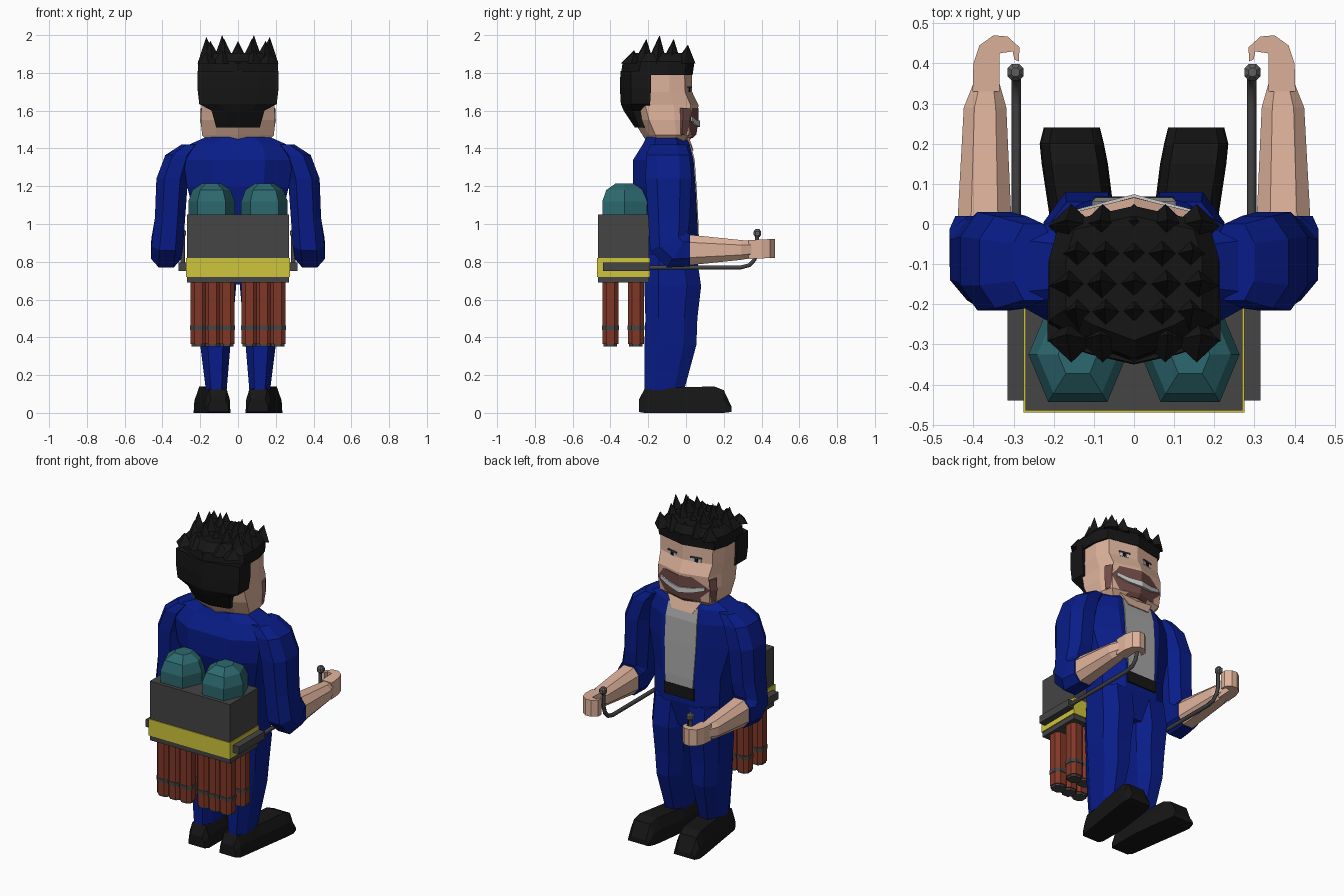
import bpy, bmesh, math
from mathutils import Vector

if "Cube" in bpy.data.objects:
    bpy.data.objects.remove(bpy.data.objects["Cube"])


def mat(name, *rgb):
    m = bpy.data.materials.new(name)
    m.diffuse_color = [(c / 255) ** 2.2 for c in rgb] + [1]
    m.use_nodes = True
    m.node_tree.nodes["Principled BSDF"].inputs["Base Color"].default_value = m.diffuse_color
    return m


BLUE = mat("blue_cloth", 17, 34, 135)
SKIN = mat("skin", 222, 178, 155)
BLACK = mat("black", 28, 28, 28)
STUBBLE = mat("stubble", 112, 76, 72)
SHIRT = mat("light_grey", 165, 165, 165)
WHITE = mat("white", 215, 215, 215)
DARK = mat("dark_metal", 70, 70, 70)
YELLOW = mat("yellow", 205, 196, 62)
TEAL = mat("teal", 48, 104, 110)
RUST = mat("rust_red", 128, 58, 44)

OCT = [(1, .5), (.5, 1), (-.5, 1), (-1, .5), (-1, -.5), (-.5, -1), (.5, -1), (1, -.5)]
SQUARE = [(1, 1), (-1, 1), (-1, -1), (1, -1)]
DIAMOND = [(1, 0), (0, 1), (-1, 0), (0, -1)]
HEX = [(1, 0), (.6, 1), (-.6, 1), (-1, 0), (-.6, -1), (.6, -1)]
HEAD = [(0, 1), (.88, .78), (1, .3), (1, -.5), (.6, -.75), (0, -1),
        (-.6, -.75), (-1, -.5), (-1, .3), (-.88, .78)]


def flat(x0, x1, y0, y1, z):
    """Horizontal section."""
    return x0, x1, (y1, z), (y0, z)


def upright(y, x0, x1, z0, z1):
    """Section across y."""
    return x0, x1, (y, z1), (y, z0)


def centred(z, w, y0, y1):
    return flat(-w, w, y0, y1, z)


def finish(name, bm, m, mirror=False):
    bmesh.ops.remove_doubles(bm, verts=bm.verts, dist=1e-5)
    bmesh.ops.recalc_face_normals(bm, faces=bm.faces)
    me = bpy.data.meshes.new(name)
    bm.to_mesh(me)
    bm.free()
    ob = bpy.data.objects.new(name, me)
    bpy.context.collection.objects.link(ob)
    me.materials.append(m)
    if mirror:
        ob.modifiers.new("Mirror", 'MIRROR')
    return ob


def loft(name, m, *strands, shape=OCT, mirror=False):
    """Skin each strand of sections; a section is x0, x1, front (y, z), back (y, z)."""
    bm = bmesh.new()
    for strand in strands:
        rings = []
        for x0, x1, a, b in strand:
            a, b = Vector(a), Vector(b)
            ring = []
            for u, v in shape:
                p = (a + b) / 2 + (a - b) / 2 * v
                ring.append(bm.verts.new(((x0 + x1) / 2 + (x1 - x0) / 2 * u, p.x, p.y)))
            rings.append(ring)
        n = len(shape)
        for r, s in zip(rings, rings[1:]):
            for i in range(n):
                bm.faces.new((r[i], r[(i + 1) % n], s[(i + 1) % n], s[i]))
        bm.faces.new(rings[0])
        bm.faces.new(rings[-1])
    return finish(name, bm, m, mirror)


def box(name, m, x0, x1, y0, y1, z0, z1, mirror=False):
    return loft(name, m, [flat(x0, x1, y0, y1, z0), flat(x0, x1, y0, y1, z1)],
                shape=SQUARE, mirror=mirror)


# Jacket, shirt, neck and belt
loft("jacket", BLUE, [centred(*r) for r in (
    (1.46, .17, -.21, 0), (1.42, .26, -.23, .02), (1.34, .29, -.28, .04),
    (1.2, .27, -.28, .05), (1.0, .22, -.23, .06), (.84, .22, -.22, .06), (.68, .18, -.21, .03))])
loft("shirt", SHIRT, [centred(*r) for r in (
    (1.42, .10, -.05, .026), (1.34, .105, -.05, .046), (1.2, .105, -.05, .056),
    (1.0, .095, -.05, .066), (.94, .09, -.05, .066))], shape=SQUARE)
loft("neck", SKIN, [centred(1.39, .07, -.1, .04), centred(1.47, .12, -.15, .012)], shape=SQUARE)
box("belt", BLACK, -.1, .1, -.05, .069, .875, .945)

# Legs and shoes
loft("leg", BLUE, [flat(.01, .22, -.21, .055, .84), flat(.01, .225, -.22, .08, .67),
                   flat(.025, .215, -.215, .06, .5), flat(.04, .2, -.22, .055, .36),
                   flat(.06, .17, -.22, -.01, .12)], mirror=True)
loft("shoe", BLACK, [upright(-.25, .05, .16, .005, .07), upright(-.22, .04, .175, 0, .125),
                     upright(-.05, .04, .2, 0, .135), upright(.15, .065, .23, 0, .14),
                     upright(.2, .075, .235, 0, .12), upright(.24, .085, .225, .005, .035)],
     shape=[(1, -1), (.95, .1), (.7, 1), (-.7, 1), (-.95, .1), (-1, -1)], mirror=True)

# Sleeves, forearms and hooked hands
loft("sleeve", BLUE, [flat(.2, .3, -.19, 0, 1.42), flat(.23, .385, -.21, .02, 1.365),
                      flat(.265, .432, -.215, .03, 1.24), flat(.28, .44, -.2, .02, 1.03),
                      (.29, .458, (.01, .95), (-.19, .86)), (.3, .46, (.015, .95), (-.1, .77)),
                      (.3, .445, (.02, .95), (.02, .775))], mirror=True)
loft("forearm", SKIN, [upright(0, .305, .44, .78, .945), upright(.29, .318, .424, .81, .915),
                       upright(.35, .335, .4, .82, .91)], mirror=True)
bm = bmesh.new()
hook = [(.402, .33), (.4, .4), (.385, .445), (.35, .47), (.315, .467), (.285, .44), (.287, .405),
        (.298, .41), (.302, .43), (.335, .425), (.335, .33)]
face = bm.faces.new([bm.verts.new((x, y, .8 + .045 * y)) for x, y in hook])
up = bmesh.ops.extrude_face_region(bm, geom=[face])["geom"]
bmesh.ops.translate(bm, vec=(0, 0, .1), verts=[g for g in up if isinstance(g, bmesh.types.BMVert)])
finish("hand", bm, SKIN, True)

# Head and face
loft("head", SKIN, [centred(*r) for r in (
    (1.425, .15, -.2, 0), (1.47, .19, -.23, .045), (1.55, .197, -.28, .058),
    (1.63, .192, -.31, .066), (1.7, .2, -.31, .032), (1.82, .2, -.31, .03))], shape=HEAD)
loft("stubble", STUBBLE, [centred(*r) for r in (
    (1.455, .165, -.1, .036), (1.475, .188, -.1, .055), (1.55, .2, -.1, .066),
    (1.615, .197, -.1, .067))],
     shape=[(0, 1), (.88, .45), (1, 0), (.8, -.5), (-.8, -.5), (-1, 0), (-.88, .45)])
bm = bmesh.new()
cols = []
for x in (-.15, -.08, 0, .08, .15):
    zc, h = 1.53 + 1.2 * x * x, .017 - .04 * abs(x)
    cols.append([bm.verts.new((x, .074 - .26 * abs(x) + dy, zc + dz))
                 for dy, dz in ((0, -h), (0, h), (-.03, h), (-.03, -h))])
for a, b in zip(cols, cols[1:]):
    for i in range(4):
        bm.faces.new((a[i], a[(i + 1) % 4], b[(i + 1) % 4], b[i]))
bm.faces.new(cols[0])
bm.faces.new(cols[-1])
finish("mouth", bm, WHITE)
for side in (-1, 1):
    for name, m, w, h, d, dz in (("eye", WHITE, .03, .012, .006, 0), ("pupil", BLACK, .01, .01, .009, 0),
                                 ("eyelid", DARK, .034, .004, .01, .015)):
        ob = box(name, m, -w, w, -.01, d, dz - h, dz + h)
        ob.location = (side * .08, .012, 1.71)
        ob.rotation_euler.z = -side * math.radians(12)

# Hair: cap, back, nape and spikes
loft("hair_cap", BLACK, [centred(1.79, .213, -.345, .035), centred(1.86, .212, -.335, .045),
                         centred(1.905, .17, -.29, .02)], shape=HEAD)
BACK = [(1, 1), (1, -.3), (.5, -.7), (0, -1), (-.5, -.7), (-1, -.3), (-1, 1)]
loft("hair_back", BLACK, [centred(1.51, .115, -.27, -.2), centred(1.6, .14, -.33, -.2),
                          centred(1.635, .205, -.345, -.19), centred(1.72, .215, -.35, -.185),
                          centred(1.81, .215, -.347, -.185)], shape=BACK)
spikes = []
for j, y in enumerate((.0, -.075, -.15, -.22, -.285)):
    for i in range(-2, 3):
        x = i * .078 if j % 2 == 0 else i * .068
        tip = (1.95, 1.98, 2.0, 1.98, 1.92)[j] - (.03 if i == 0 else 0) - (.01 if abs(i) == 2 else 0)
        spikes.append([flat(x - .058, x + .058, y - .06, y + .05, 1.85),
                       flat(x * 1.08, x * 1.08, y + .01, y + .01, tip)])
loft("hair_spikes", BLACK, *spikes, shape=DIAMOND)

# Backpack engine: casing, band, base, tank domes
box("pack_casing", DARK, -.27, .27, -.465, -.195, .69, 1.05)
box("pack_band", YELLOW, -.275, .275, -.47, -.19, .72, .82)
loft("tank_dome", TEAL, [flat(.14 - .123 * s, .14 + .123 * s, -.325 - .118 * s, -.325 + .118 * s, z)
                         for z, s in ((1.04, 1), (1.12, 1), (1.18, .82), (1.215, .4))],
     shape=HEX, mirror=True)

# Thruster tubes with clamps and dark nozzles
def tubes(name, m, r, z0, z1):
    loft(name, m, *[[flat(x - r, x + r, y - r, y + r, z) for z in (z0, z1)]
                    for x in (.06, .135, .21) for y in (-.4, -.265)], mirror=True)


tubes("thruster_tube", RUST, .042, .365, .7)
tubes("thruster_clamp", DARK, .045, .44, .462)
tubes("thruster_nozzle", DARK, .036, .352, .37)

# Control levers
box("lever_mount", DARK, .27, .315, -.44, -.19, .75, .795, True)
for side in (-1, 1):
    cu = bpy.data.curves.new("control_lever", 'CURVE')
    cu.dimensions = '3D'
    cu.bevel_depth, cu.bevel_resolution, cu.use_fill_caps = .012, 1, True
    sp = cu.splines.new('POLY')
    path = [(-.2, .77), (.29, .77), (.335, .782), (.362, .81), (.375, .85), (.375, .95)]
    sp.points.add(len(path) - 1)
    for p, (y, z) in zip(sp.points, path):
        p.co = (side * .293, y, z, 1)
    cu.materials.append(DARK)
    bpy.context.collection.objects.link(bpy.data.objects.new("control_lever", cu))
loft("lever_knob", mat("knob_grey", 95, 95, 95),
     [flat(.295 - r, .295 + r, .378 - r, .378 + r, z)
      for z, r in ((.93, .011), (.943, .02), (.96, .02), (.973, .01))], mirror=True)
